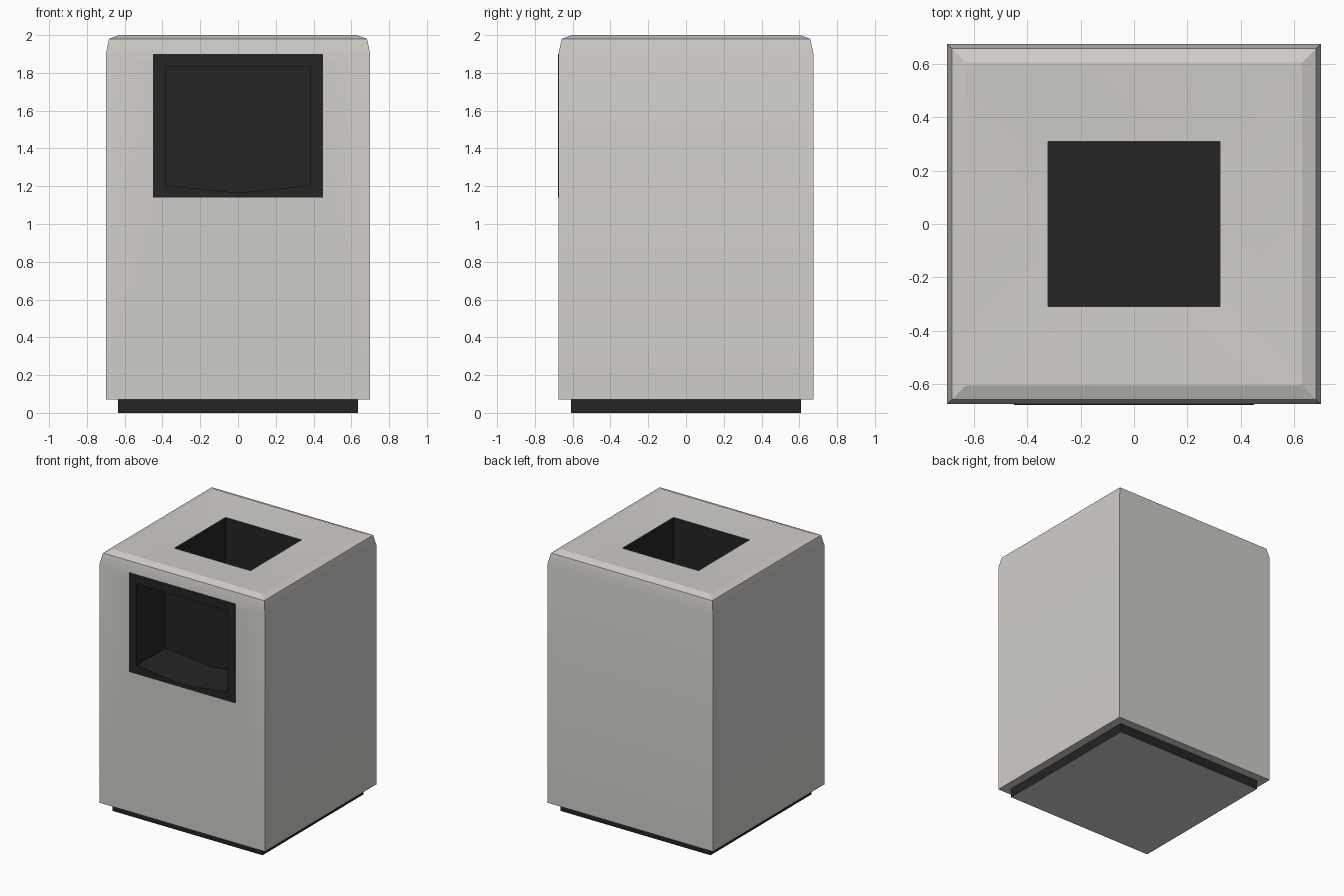
import bpy, bmesh, math

if "Cube" in bpy.data.objects:
    bpy.data.objects.remove(bpy.data.objects["Cube"])


def material(name, rgb):
    m = bpy.data.materials.new(name)
    m.diffuse_color = (*rgb, 1.0)
    m.use_nodes = True
    m.node_tree.nodes["Principled BSDF"].inputs["Base Color"].default_value = m.diffuse_color
    return m


stone = material("light stone", (0.63, 0.61, 0.58))
dark = material("black metal", (0.018, 0.018, 0.018))


def finish(name, bm, mats):
    bmesh.ops.recalc_face_normals(bm, faces=bm.faces[:])
    me = bpy.data.meshes.new(name)
    bm.to_mesh(me)
    bm.free()
    ob = bpy.data.objects.new(name, me)
    bpy.context.collection.objects.link(ob)
    for m in mats:
        me.materials.append(m)
    return ob


def rect_stack(name, rings):
    """Closed solid through rectangles given as (half x, half y, z)."""
    bm = bmesh.new()
    loops = [[bm.verts.new((sx * x, sy * y, z))
              for sx, sy in ((-1, -1), (1, -1), (1, 1), (-1, 1))]
             for x, y, z in rings]
    for a, b in zip(loops, loops[1:]):
        for i in range(4):
            j = (i + 1) % 4
            bm.faces.new((a[i], a[j], b[j], b[i]))
    bm.faces.new(loops[0])
    bm.faces.new(loops[-1])
    return finish(name, bm, (stone, dark))


# Body: chamfered block whose dished top drops into a square shaft
body = rect_stack("bin_body", [
    (0.70, 0.675, 0.07), (0.70, 0.675, 1.90), (0.683, 0.658, 1.98),
    (0.63, 0.605, 2.0), (0.322, 0.309, 1.98), (0.322, 0.309, 1.15)])

# Front recess with a shallow V floor
opening = [(-0.385, 1.83), (0.385, 1.83), (0.385, 1.205),
           (0, 1.165), (-0.385, 1.205)]
bm = bmesh.new()
front = bm.faces.new([bm.verts.new((x, -0.80, z)) for x, z in opening])
ext = bmesh.ops.extrude_face_region(bm, geom=[front], use_keep_orig=True)
for v in ext["geom"]:
    if isinstance(v, bmesh.types.BMVert):
        v.co.y = -0.325
cutter = finish("recess_cutter", bm, (dark,))
cutter.hide_render = True

mod = body.modifiers.new("recess", "BOOLEAN")
mod.operation = "DIFFERENCE"
mod.solver = "EXACT"
mod.object = cutter
bpy.context.view_layer.objects.active = body
body.select_set(True)
bpy.ops.object.modifier_apply(modifier=mod.name)
bpy.data.objects.remove(cutter, do_unlink=True)

# Shaft and recess linings are black, everything else stone
for p in body.data.polygons:
    c = p.center
    shaft = abs(c.x) < 0.33 and abs(c.y) < 0.315 and 1.1 < c.z < 1.97
    recess = abs(c.x) < 0.39 and -0.66 < c.y < -0.32 and 1.15 < c.z < 1.85
    p.material_index = 1 if shaft or recess else 0
bpy.ops.object.shade_smooth_by_angle(angle=math.radians(20))

# Plinth: black sides, stone underside
base = rect_stack("base_plinth", [(0.635, 0.61, 0.0), (0.635, 0.61, 0.075)])
for p in base.data.polygons:
    p.material_index = 1 if abs(p.normal.z) < 0.5 else 0

# Thin black frame around the recess
outer = [(-0.45, 1.90), (0.45, 1.90), (0.45, 1.14), (0, 1.14), (-0.45, 1.14)]
bm = bmesh.new()
rows = [[bm.verts.new((x, y, z)) for x, z in pts]
        for pts, y in ((outer, -0.672), (outer, -0.678),
                       (opening, -0.678), (opening, -0.672))]
for k in range(4):
    a, b = rows[k], rows[(k + 1) % 4]
    for i in range(5):
        j = (i + 1) % 5
        bm.faces.new((a[i], a[j], b[j], b[i]))
finish("opening_frame", bm, (dark,))
